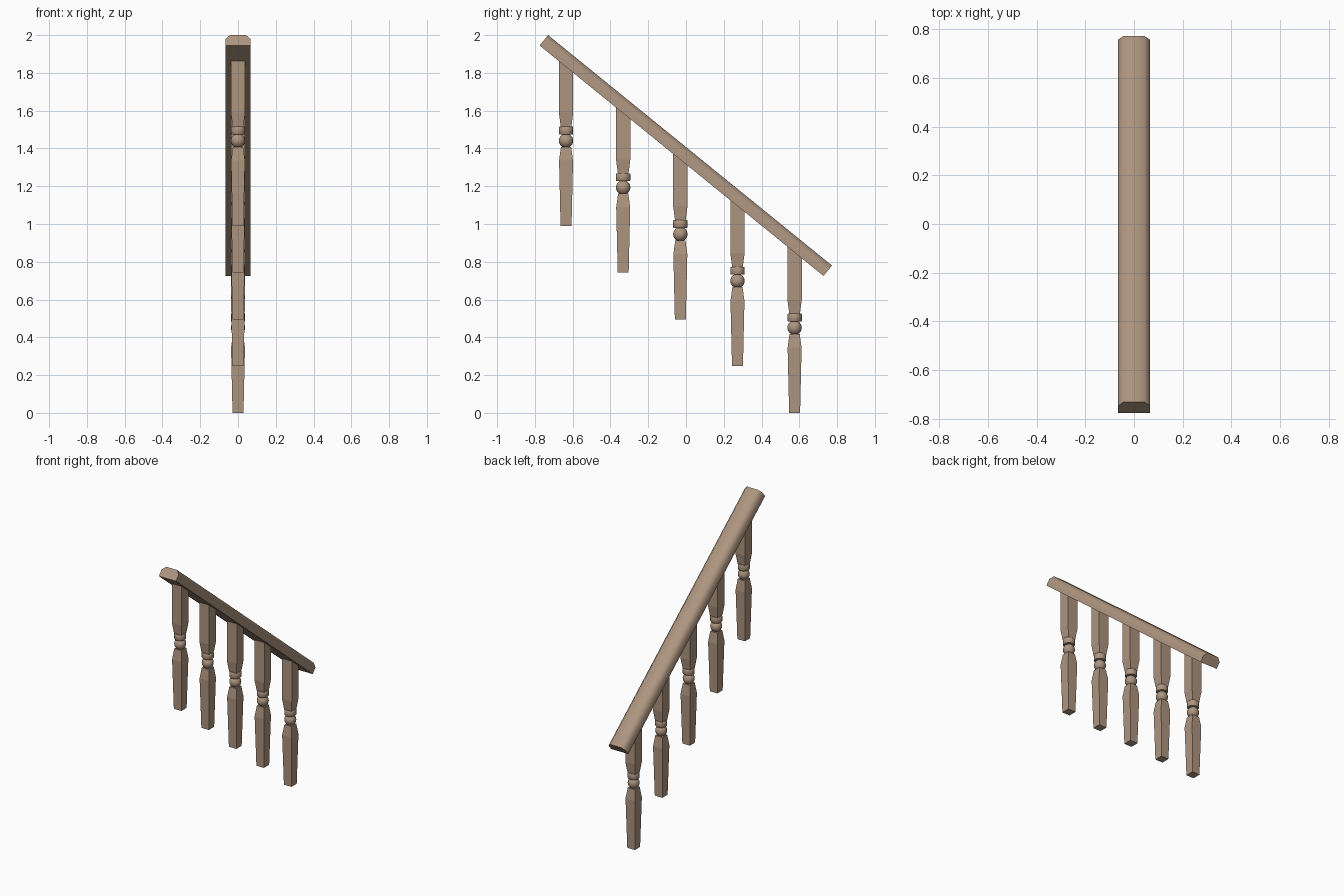
import bpy, bmesh, math
from mathutils import Vector

if "Cube" in bpy.data.objects:
    bpy.data.objects.remove(bpy.data.objects["Cube"], do_unlink=True)

wood = bpy.data.materials.new("light_brown_wood")
wood.use_nodes = True
colour = (0.42, 0.30, 0.215, 1)
wood.diffuse_color = colour
wood.node_tree.nodes["Principled BSDF"].inputs["Base Color"].default_value = colour

# Rail underside, running from the high front end down to the back
LOW_START, LOW_END = Vector((0, -0.775, 1.945)), Vector((0, 0.728, 0.725))
SLOPE = LOW_END - LOW_START
UP = Vector((0, -SLOPE.z, SLOPE.y)).normalized()


def finish(name, bm, smooth_angle=None):
    bmesh.ops.recalc_face_normals(bm, faces=bm.faces)
    mesh = bpy.data.meshes.new(name)
    bm.to_mesh(mesh)
    bm.free()
    mesh.materials.append(wood)
    obj = bpy.data.objects.new(name, mesh)
    bpy.context.collection.objects.link(obj)
    if smooth_angle:
        bpy.ops.object.select_all(action="DESELECT")
        obj.select_set(True)
        bpy.context.view_layer.objects.active = obj
        bpy.ops.object.shade_smooth_by_angle(angle=math.radians(smooth_angle))
    return obj


def loft(bm, rings):
    """Bridge consecutive rings of points and cap both ends."""
    loops = [[bm.verts.new(p) for p in ring] for ring in rings]
    for a, b in zip(loops, loops[1:]):
        for i in range(len(a)):
            j = (i + 1) % len(a)
            bm.faces.new((a[i], a[j], b[j], b[i]))
    bm.faces.new(loops[0])
    bm.faces.new(loops[-1])


def square(y, z, half):
    return [Vector((sx * half, y + sy * half, z))
            for sx, sy in ((-1, -1), (1, -1), (1, 1), (-1, 1))]


def circle(y, z, radius, sides=24):
    return [Vector((radius * math.cos(a), y + radius * math.sin(a), z))
            for a in (math.tau * i / sides for i in range(sides))]


def under_rail(y):
    return LOW_START.z + (y - LOW_START.y) * SLOPE.z / SLOPE.y


# Handrail with eased top corners
section = [(-0.066, 0), (-0.066, 0.045), (-0.042, 0.071),
           (0.042, 0.071), (0.066, 0.045), (0.066, 0)]
bm = bmesh.new()
loft(bm, [[end + Vector((x, 0, 0)) + UP * h for x, h in section]
          for end in (LOW_START, LOW_END)])
finish("handrail", bm, 55)

# Five balusters stepping down with the rail
for n in range(5):
    y, base = -0.635 + 0.3025 * n, 0.99 - 0.2475 * n

    # Tapered square foot
    bm = bmesh.new()
    loft(bm, [square(y, base + h, w)
              for h, w in ((0, 0.029), (0.345, 0.037), (0.418, 0.027))])
    finish(f"baluster_foot_{n + 1}", bm)

    # Turned ball and collar
    bm = bmesh.new()
    ball = []
    for i in range(11):
        a = math.pi * (0.09 + 0.82 * i / 10)
        ball.append(circle(y, base + 0.451 - 0.038 * math.cos(a), 0.038 * math.sin(a)))
    loft(bm, ball)
    finish(f"baluster_ball_{n + 1}", bm, 40)

    bm = bmesh.new()
    loft(bm, [circle(y, base + h, r) for h, r in
              ((0.484, 0.035), (0.488, 0.038), (0.522, 0.038), (0.526, 0.035))])
    finish(f"baluster_collar_{n + 1}", bm, 40)

    # Square upper post, cut to the slope of the rail
    top = square(y, 0, 0.038)
    for p in top:
        p.z = under_rail(p.y) + 0.004
    bm = bmesh.new()
    loft(bm, [square(y, base + 0.524, 0.028), square(y, base + 0.6, 0.038), top])
    finish(f"baluster_post_{n + 1}", bm)
